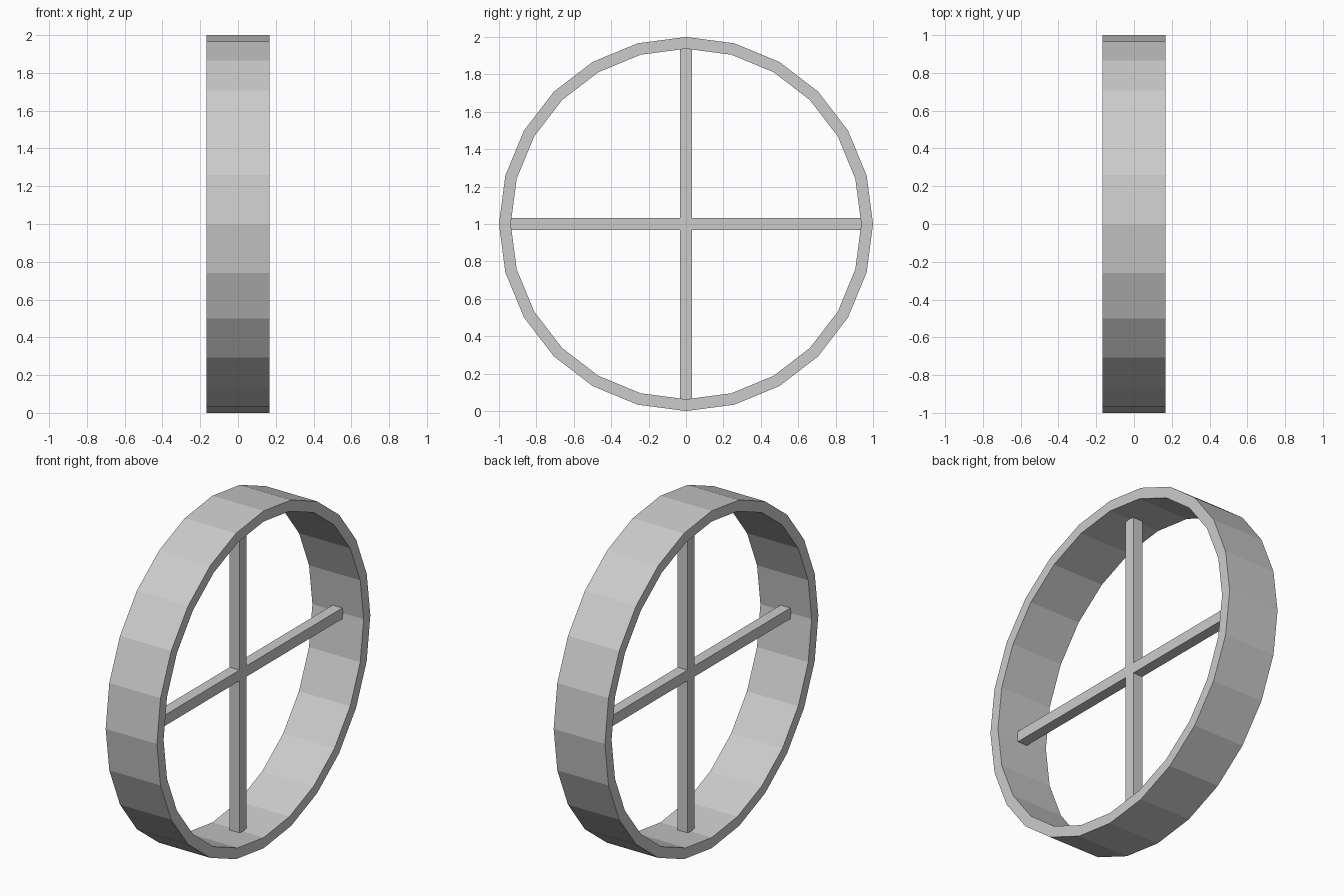
import bpy
import bmesh
import math

if "Cube" in bpy.data.objects:
    bpy.data.objects.remove(bpy.data.objects["Cube"])

CENTRE_Z = 1.0
SIDES = 24
R_OUT, R_IN = 1.0, 0.937
HALF_WIDTH = 0.168
HALF_SPOKE = 0.032


def make_object(name, bm):
    bmesh.ops.recalc_face_normals(bm, faces=bm.faces)
    mesh = bpy.data.meshes.new(name)
    bm.to_mesh(mesh)
    bm.free()
    obj = bpy.data.objects.new(name, mesh)
    obj.location.z = CENTRE_Z
    bpy.context.collection.objects.link(obj)
    return obj


# Rim: rectangular section swept round the x axis, corners on the y and z axes
bm = bmesh.new()
section = [(-HALF_WIDTH, R_IN), (HALF_WIDTH, R_IN), (HALF_WIDTH, R_OUT), (-HALF_WIDTH, R_OUT)]
rings = []
for i in range(SIDES):
    a = 2 * math.pi * i / SIDES
    rings.append([bm.verts.new((x, r * math.cos(a), r * math.sin(a))) for x, r in section])
for i in range(SIDES):
    here, following = rings[i], rings[(i + 1) % SIDES]
    for j in range(4):
        k = (j + 1) % 4
        bm.faces.new((here[j], here[k], following[k], following[j]))
make_object("rim", bm)

# Spokes: one plus-shaped profile extruded along x, ends touching the rim
bm = bmesh.new()
s, r = HALF_SPOKE, R_IN
arm = [(r, -s), (r, s), (s, s)]
outline = []
for _ in range(4):
    outline += arm
    arm = [(-z, y) for y, z in arm]
face = bm.faces.new([bm.verts.new((-s, y, z)) for y, z in outline])
extruded = bmesh.ops.extrude_face_region(bm, geom=[face], use_keep_orig=True)
top = [v for v in extruded["geom"] if isinstance(v, bmesh.types.BMVert)]
bmesh.ops.translate(bm, verts=top, vec=(2 * s, 0, 0))
make_object("cross_spokes", bm)
